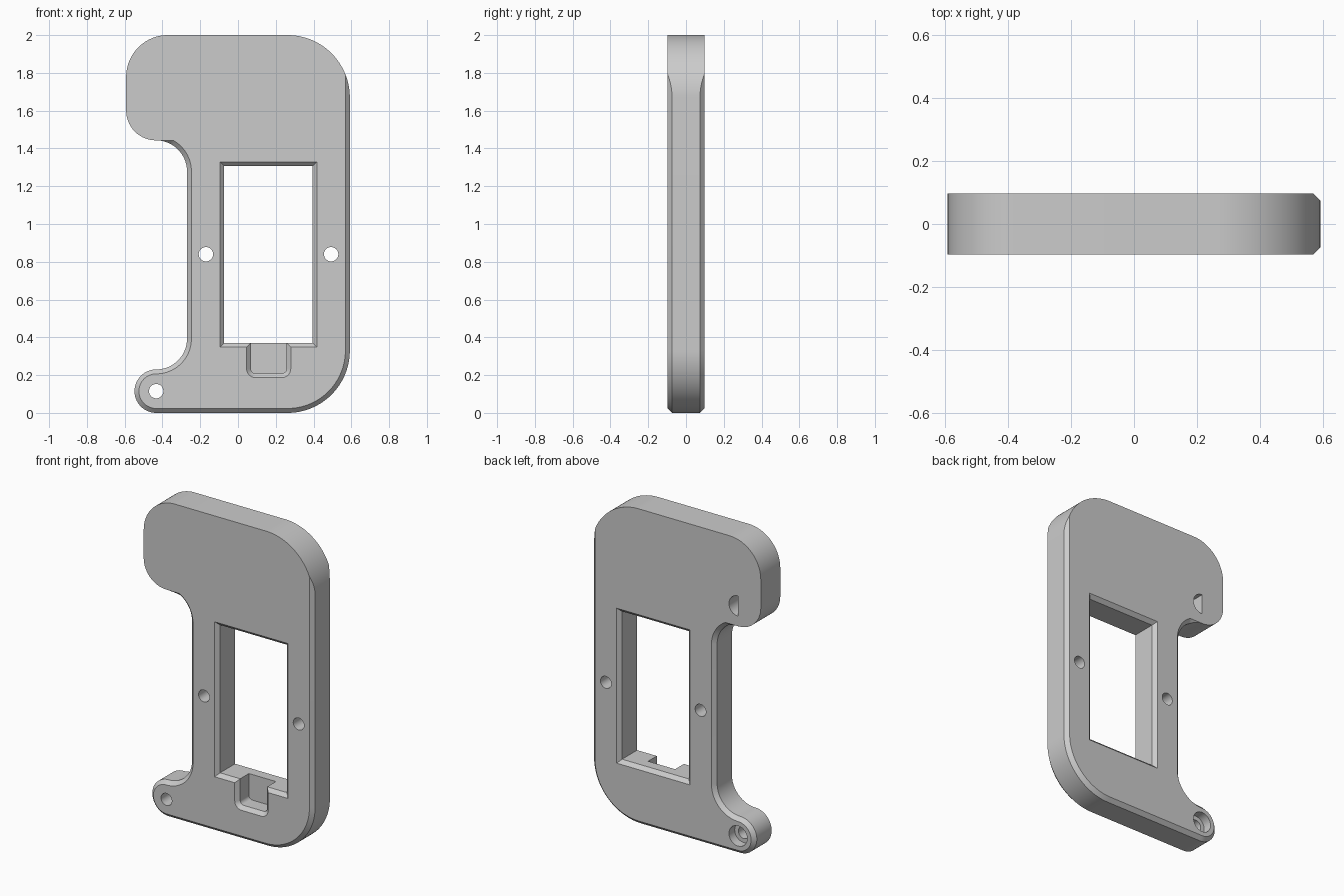
import bpy, bmesh, math
from mathutils import Vector

if "Cube" in bpy.data.objects:
    bpy.data.objects.remove(bpy.data.objects["Cube"], do_unlink=True)

HALF = 0.0975      # half the plate thickness
CHAMFER = 0.0235   # edge chamfer width
OVER = 0.12        # cutters reach past the faces

grey = bpy.data.materials.new("plain grey")
grey.use_nodes = True
color = (0.6, 0.6, 0.6, 1)
grey.diffuse_color = color
grey.node_tree.nodes["Principled BSDF"].inputs["Base Color"].default_value = color


def arc(cx, cz, r, start, end, steps=24):
    """Points of an arc in the xz plane, each with its radial direction."""
    out = []
    for i in range(steps + 1):
        a = math.radians(start + (end - start) * i / steps)
        d = Vector((math.cos(a), math.sin(a)))
        out.append((Vector((cx, cz)) + d * r, d))
    return out


def ring(points, y):
    return [(p[0], y, p[1]) for p in points]


def loft(name, rings):
    """Closed solid through rings of equal point count."""
    bm = bmesh.new()
    loops = [[bm.verts.new(co) for co in r] for r in rings]
    for a, b in zip(loops, loops[1:]):
        for i in range(len(a)):
            j = (i + 1) % len(a)
            bm.faces.new((a[i], a[j], b[j], b[i]))
    bm.faces.new(loops[0])
    bm.faces.new(loops[-1])
    bmesh.ops.remove_doubles(bm, verts=bm.verts, dist=1e-5)
    bmesh.ops.recalc_face_normals(bm, faces=bm.faces)
    mesh = bpy.data.meshes.new(name)
    bm.to_mesh(mesh)
    bm.free()
    mesh.materials.append(grey)
    obj = bpy.data.objects.new(name, mesh)
    bpy.context.collection.objects.link(obj)
    return obj


def rounded_box(x0, x1, z0, z1, r, grow):
    corners = ((x1 - r, z1 - r, 0), (x0 + r, z1 - r, 90),
               (x0 + r, z0 + r, 180), (x1 - r, z0 + r, 270))
    return [p for cx, cz, a in corners for p, d in arc(cx, cz, r + grow, a, a + 90, 8)]


def box(x0, x1, z0, z1, grow):
    return [(x0 - grow, z0 - grow), (x1 + grow, z0 - grow),
            (x1 + grow, z1 + grow), (x0 - grow, z1 + grow)]


def disc(x, z, r):
    return [p for p, d in arc(x, z, r, 0, 360, 40)][:-1]


# Outline: each point carries the shift from silhouette to flat face
outline = []


def add(points, shift):
    outline.extend((p, shift(p, d)) for p, d in points)


def none(p, d):
    return Vector((0, 0))


def inward(p, d):
    return -d * CHAMFER


def outward(p, d):
    return d * CHAMFER


def straight_side(p, d):
    # chamfer plane of the straight side runs out on the top corner
    return Vector((-max(0, p.x - (0.592 - CHAMFER)), 0))


def hook_runout(p, d):
    # chamfer runs out where the neck meets the head underside
    return d * min(CHAMFER, (1.443 - p.y) / max(d.y, 1e-4))


add(arc(-0.372, 1.78, 0.22, 90, 180), none)
add(arc(-0.435, 1.60, 0.157, 180, 270), none)
add(arc(-0.435, 1.278, 0.165, 90, 0, 36), hook_runout)
add(arc(-0.433, 0.393, 0.163, 0, -90), outward)
add(arc(-0.433, 0.115, 0.115, 90, 270, 36), inward)
add(arc(0.262, 0.33, 0.33, 270, 360, 32), inward)
add(arc(0.262, 1.67, 0.33, 0, 90, 48), straight_side)

# Main plate
face = [p + s for p, s in outline]
plate = loft("frame_plate", [
    ring(face, -HALF),
    [(p.x, -HALF + s.length, p.y) for p, s in outline],
    [(p.x, HALF - s.length, p.y) for p, s in outline],
    ring(face, HALF)])

# Window with chamfered rims, and the blind front notch below it
inner = HALF - 0.0225
flare = OVER - inner
window = (-0.073, 0.395, 0.371, 1.307)
notch = (0.068, 0.257, 0.209, 0.5, 0.025)
cutters = [
    loft("window_cutter", [ring(box(*window, g), y) for g, y in
                           ((flare, -OVER), (0, -inner), (0, inner), (flare, OVER))]),
    loft("notch_cutter", [ring(rounded_box(*notch, g), y) for g, y in
                          ((flare, -OVER), (0, -inner), (0, 0.012))]),
]

# Through holes
for x, z in ((-0.17, 0.84), (0.493, 0.84), (-0.433, 0.115)):
    cutters.append(loft("hole_cutter", [ring(disc(x, z, 0.038), y) for y in (-OVER, OVER)]))

# Rear counterbore in the foot and half-round pocket in the head
cutters.append(loft("counterbore_cutter",
                    [ring(disc(-0.433, 0.115, 0.064), y) for y in (0.04, OVER)]))
half_disc = [p for p, d in arc(-0.433, 1.57, 0.064, -90, 90)]
cutters.append(loft("pocket_cutter", [ring(half_disc, y) for y in (0, OVER)]))

bpy.ops.object.select_all(action='DESELECT')
plate.select_set(True)
bpy.context.view_layer.objects.active = plate
for cutter in cutters:
    cutter.hide_render = True
    mod = plate.modifiers.new("cut", 'BOOLEAN')
    mod.operation = 'DIFFERENCE'
    mod.solver = 'EXACT'
    mod.object = cutter
    bpy.ops.object.modifier_apply(modifier=mod.name)
    bpy.data.objects.remove(cutter, do_unlink=True)

bpy.ops.object.shade_smooth_by_angle(angle=math.radians(25))
